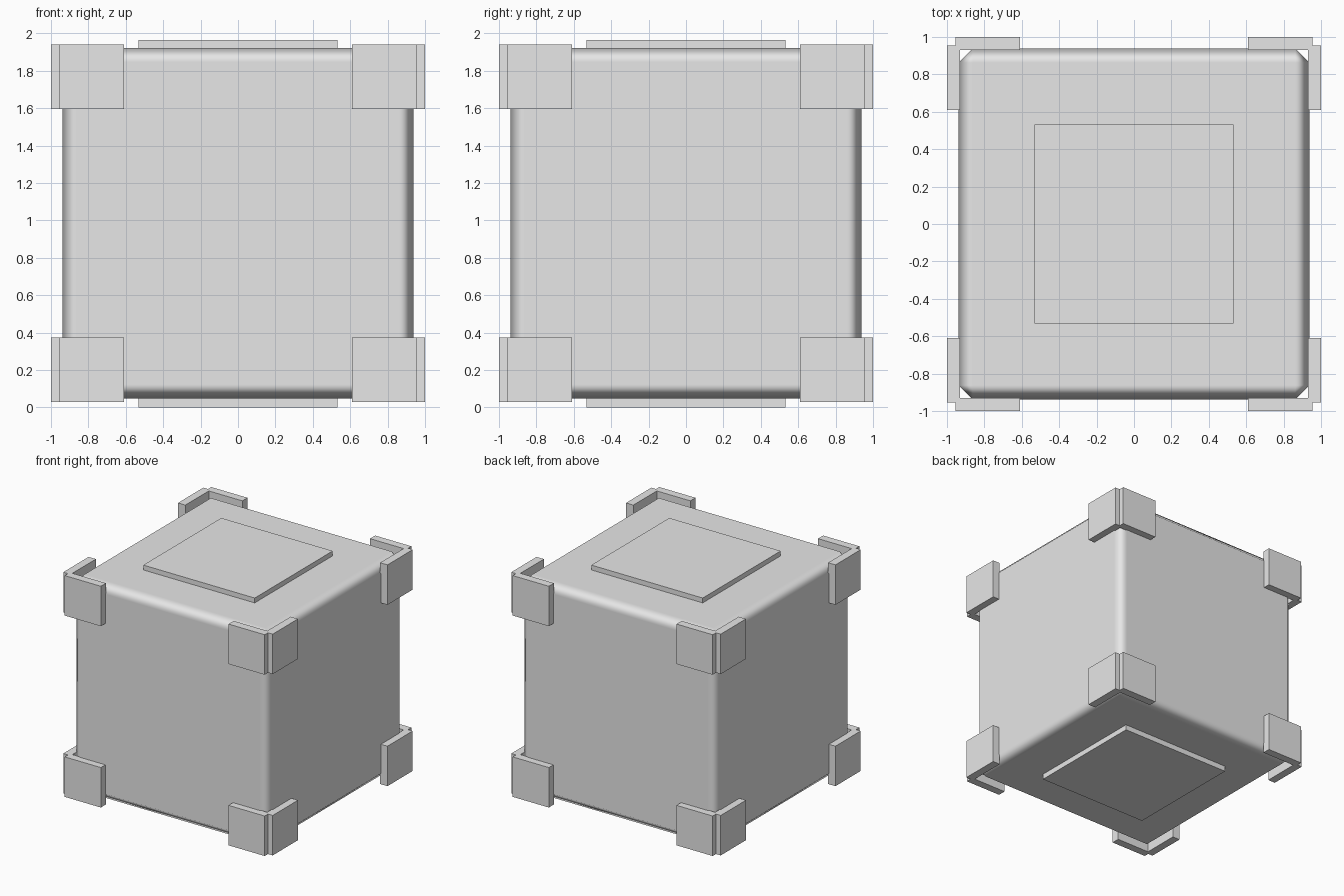
import bpy
import bmesh

if "Cube" in bpy.data.objects:
    bpy.data.objects.remove(bpy.data.objects["Cube"], do_unlink=True)

MID = 0.985  # height of the crate centre

grey = bpy.data.materials.new("light_grey")
grey.use_nodes = True
grey.diffuse_color = (0.8, 0.8, 0.8, 1)
grey.node_tree.nodes["Principled BSDF"].inputs["Base Color"].default_value = (0.8, 0.8, 0.8, 1)


def add_object(name, bm):
    bmesh.ops.recalc_face_normals(bm, faces=bm.faces)
    mesh = bpy.data.meshes.new(name)
    bm.to_mesh(mesh)
    bm.free()
    mesh.materials.append(grey)
    obj = bpy.data.objects.new(name, mesh)
    bpy.context.collection.objects.link(obj)
    return obj


def box(name, size, centre):
    bm = bmesh.new()
    bmesh.ops.create_cube(bm, size=1)
    bmesh.ops.scale(bm, vec=size, verts=bm.verts)
    bmesh.ops.translate(bm, vec=centre, verts=bm.verts)
    return add_object(name, bm)


# Body with softly shaded chamfered edges
body = box("body", (1.876, 1.876, 1.876), (0, 0, MID))
bevel = body.modifiers.new("chamfer", 'BEVEL')
bevel.width = 0.076
bevel.segments = 1
for face in body.data.polygons:
    face.use_smooth = True
normals = body.modifiers.new("flat_panels", 'WEIGHTED_NORMAL')
normals.weight = 100

# Raised panels on top and bottom
box("top_panel", (1.064, 1.064, 0.06), (0, 0, 1.935))
box("bottom_panel", (1.064, 1.064, 0.06), (0, 0, 0.03))

# L-shaped corner guards, notched on the outer corner
PROFILE = [(0.61, 0.93), (0.93, 0.93), (0.93, 0.61), (1, 0.61),
           (1, 0.955), (0.955, 0.955), (0.955, 1), (0.61, 1)]


def corner_guard(name, sx, sy, bottom):
    bm = bmesh.new()
    face = bm.faces.new([bm.verts.new((x * sx, y * sy, bottom)) for x, y in PROFILE])
    extruded = bmesh.ops.extrude_face_region(bm, geom=[face])["geom"]
    top = [v for v in extruded if isinstance(v, bmesh.types.BMVert)]
    bmesh.ops.translate(bm, vec=(0, 0, 0.345), verts=top)
    add_object(name, bm)


for level, bottom in (("lower", 0.03), ("upper", 1.595)):
    for depth, sy in (("front", -1), ("back", 1)):
        for side, sx in (("right", -1), ("left", 1)):
            corner_guard(f"{level}_{depth}_{side}_guard", sx, sy, bottom)
